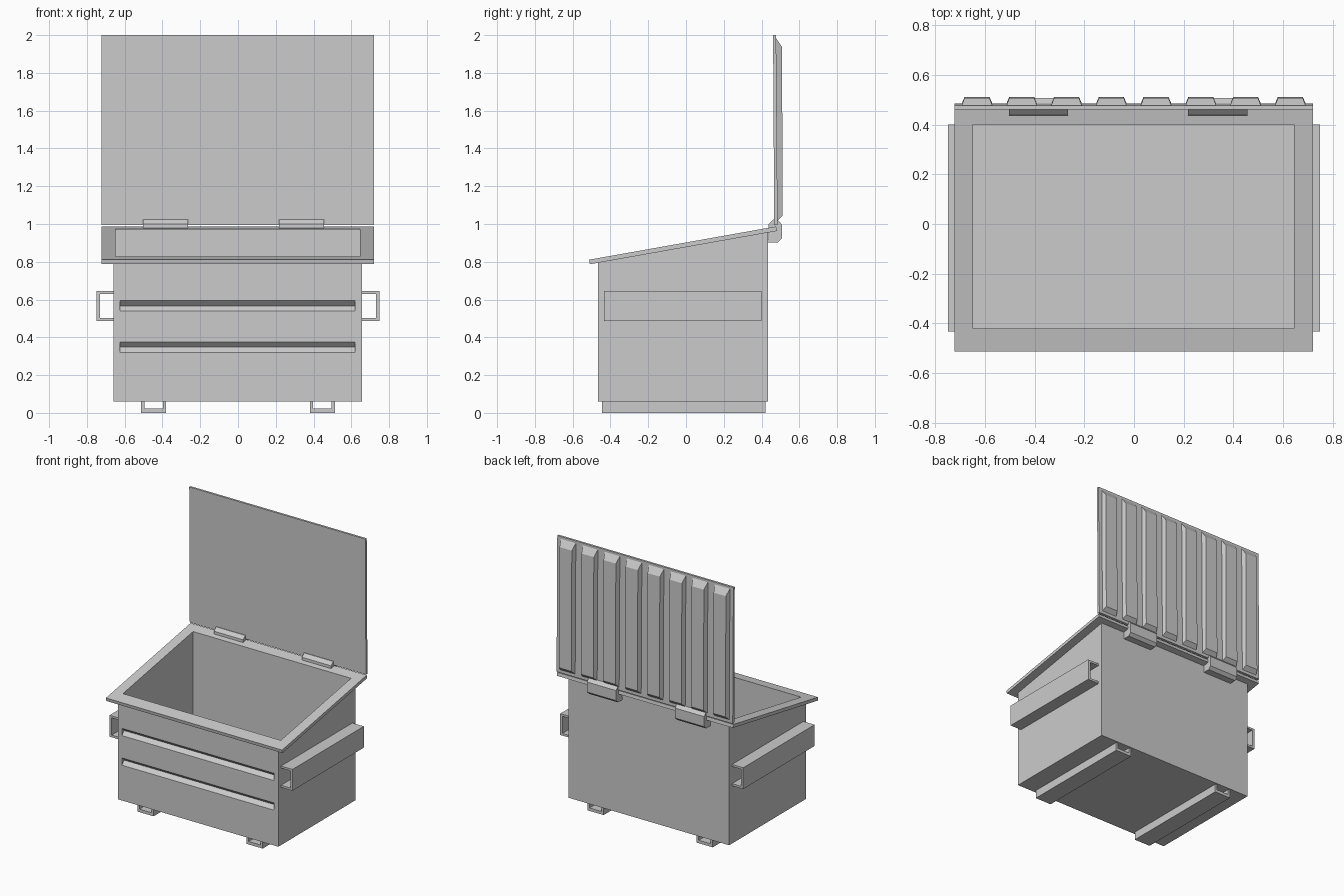
import bpy, bmesh

if "Cube" in bpy.data.objects:
    bpy.data.objects.remove(bpy.data.objects["Cube"])


def mesh_object(name, bm):
    bmesh.ops.recalc_face_normals(bm, faces=bm.faces)
    me = bpy.data.meshes.new(name)
    bm.to_mesh(me)
    bm.free()
    ob = bpy.data.objects.new(name, me)
    bpy.context.scene.collection.objects.link(ob)
    return ob


def loft(bm, a, b):
    """Closed solid between two matching loops of points."""
    va = [bm.verts.new(p) for p in a]
    vb = [bm.verts.new(p) for p in b]
    n = len(va)
    bm.faces.new(va)
    bm.faces.new(vb[::-1])
    for i in range(n):
        j = (i + 1) % n
        bm.faces.new((va[j], va[i], vb[i], vb[j]))


def prism_x(name, yz, x0, x1):
    bm = bmesh.new()
    loft(bm, [(x0, y, z) for y, z in yz], [(x1, y, z) for y, z in yz])
    return mesh_object(name, bm)


def prism_y(name, xz, y0, y1):
    bm = bmesh.new()
    loft(bm, [(x, y0, z) for x, z in xz], [(x, y1, z) for x, z in xz])
    return mesh_object(name, bm)


def cut(ob, cutters):
    for c in cutters:
        m = ob.modifiers.new("cut", 'BOOLEAN')
        m.operation = 'DIFFERENCE'
        m.solver = 'EXACT'
        m.object = c
        bpy.context.view_layer.objects.active = ob
        bpy.ops.object.modifier_apply(modifier=m.name)


# Bin body with sloping top, and the flanged rim lying on it
body = prism_x("bin_body", [(-0.465, 0.06), (0.435, 0.06),
                            (0.435, 0.965), (-0.465, 0.806)], -0.658, 0.656)
rim = prism_x("rim", [(-0.509, 0.787), (0.481, 0.963),
                      (0.477, 0.987), (-0.513, 0.811)], -0.722, 0.72)

# Hollow inside and the two pressed V grooves on the front
cavity = prism_x("cavity_cutter", [(-0.42, 0.08), (0.40, 0.08),
                                   (0.40, 1.3), (-0.42, 1.3)], -0.648, 0.645)
grooves = [prism_x("groove_cutter", [(-0.50, z + 0.027), (-0.465, z + 0.027),
                                     (-0.438, z), (-0.465, z - 0.027),
                                     (-0.50, z - 0.027)], -0.625, 0.62)
           for z in (0.567, 0.348)]
cut(body, [cavity] + grooves)
cut(rim, [cavity])
for c in [cavity] + grooves:
    bpy.data.objects.remove(c)

# Fork pockets (C channels) and skids (U channels), mirrored left and right
for s, side in ((-1, "left"), (1, "right")):
    pocket = [(0.655, 0.487), (0.749, 0.487), (0.749, 0.645), (0.655, 0.645),
              (0.655, 0.63), (0.731, 0.63), (0.731, 0.503), (0.655, 0.503)]
    prism_y(side + "_fork_pocket", [(s * x, z) for x, z in pocket], -0.433, 0.401)
    skid = [(0.38, 0.062), (0.38, 0), (0.513, 0), (0.513, 0.062),
            (0.496, 0.062), (0.496, 0.022), (0.398, 0.022), (0.398, 0.062)]
    prism_y(side + "_skid", [(s * x, z) for x, z in skid], -0.444, 0.42)

# Open lid panel, leaning very slightly
prism_x("lid", [(0.467, 0.995), (0.485, 0.995), (0.477, 2.0), (0.461, 2.0)],
        -0.722, 0.72)

# Eight raised ribs on the back of the lid
bm = bmesh.new()
for i in range(8):
    x = -0.632 + 0.1802 * i
    w, t = 0.062, 0.05
    loft(bm,
         [(x - w, 0.484, 1.017), (x + w, 0.484, 1.017),
          (x + w, 0.476, 1.985), (x - w, 0.476, 1.985)],
         [(x - t, 0.512, 1.045), (x + t, 0.512, 1.045),
          (x + t, 0.508, 1.937), (x - t, 0.508, 1.937)])
mesh_object("lid_ribs", bm)

# Hinge blocks
hinge = [(0.435, 0.903), (0.486, 0.903), (0.507, 0.924), (0.507, 0.998),
         (0.484, 1.023), (0.462, 1.023), (0.438, 1.0)]
for side, x0 in (("left", -0.504), ("right", 0.217)):
    prism_x(side + "_hinge", hinge, x0, x0 + 0.239)
